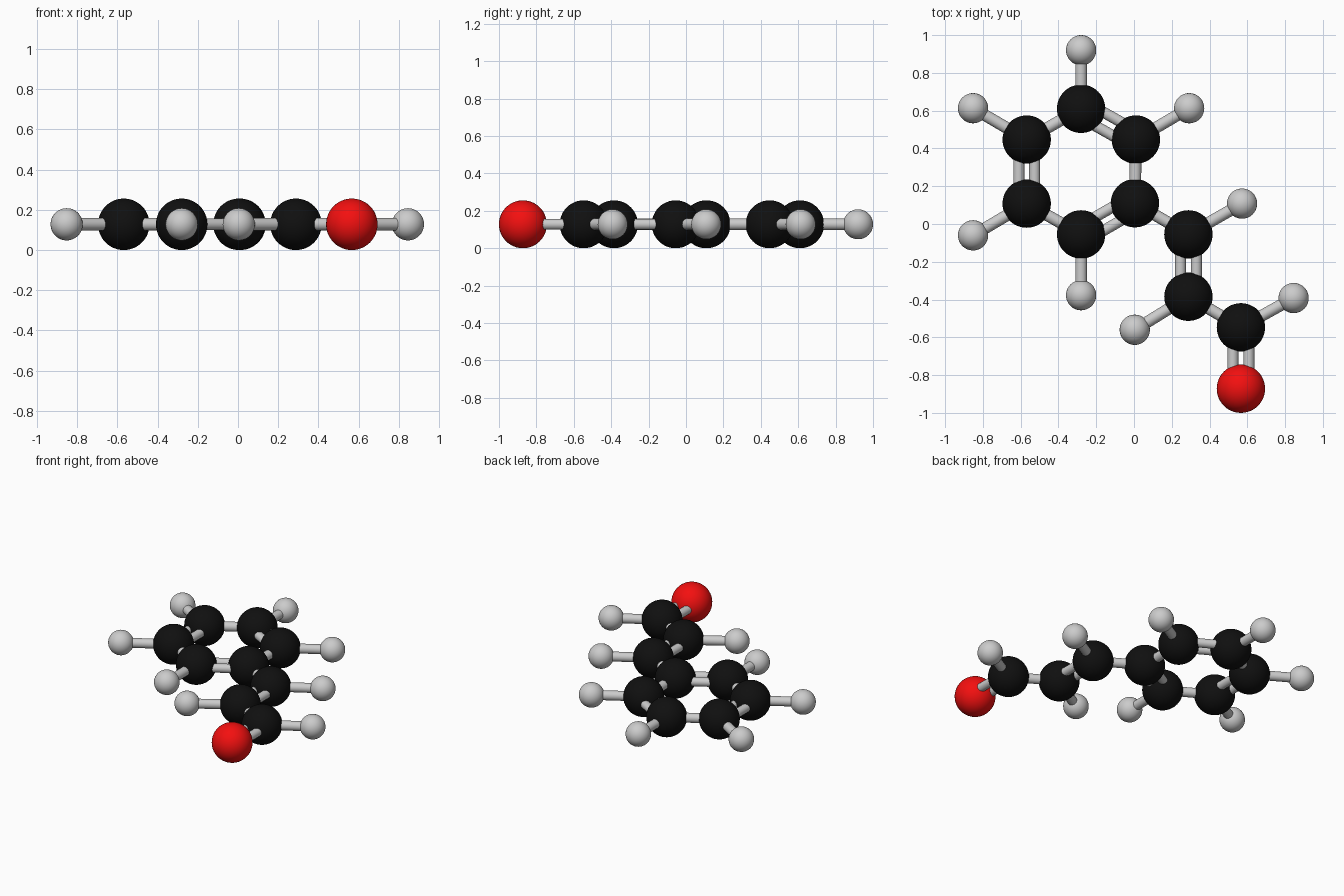
import bpy
from mathutils import Vector

if "Cube" in bpy.data.objects:
    bpy.data.objects.remove(bpy.data.objects["Cube"])

Z = 0.128


def material(name, color):
    m = bpy.data.materials.new(name)
    m.diffuse_color = color
    m.use_nodes = True
    m.node_tree.nodes["Principled BSDF"].inputs["Base Color"].default_value = m.diffuse_color
    return m


black = material("black", (0.005, 0.005, 0.005, 1))
red = material("red", (0.9, 0.005, 0.005, 1))

# Atom positions in plan: ring, side chain, oxygen, hydrogens
carbons = [(0.005, 0.11), (0.01, 0.447), (-0.28, 0.61), (-0.568, 0.447),
           (-0.568, 0.108), (-0.28, -0.055), (0.288, -0.055),
           (0.288, -0.385), (0.566, -0.547)]
oxygen = (0.566, -0.872)
hydrogens = {1: (0.292, 0.613), 2: (-0.28, 0.92), 3: (-0.852, 0.613),
             4: (-0.852, -0.06), 5: (-0.28, -0.377), 6: (0.572, 0.108),
             7: (0.004, -0.56), 8: (0.845, -0.392)}


def atom(name, p, radius, mat=None):
    bpy.ops.mesh.primitive_uv_sphere_add(segments=48, ring_count=24, radius=radius,
                                         location=(p[0], p[1], Z))
    ob = bpy.context.object
    ob.name = name
    if mat:
        ob.data.materials.append(mat)
    bpy.ops.object.shade_smooth()


def rod(name, a, b, radius, offset=0.0):
    a, b = Vector((*a, Z)), Vector((*b, Z))
    d = b - a
    side = Vector((-d.y, d.x, 0)).normalized() * offset
    bpy.ops.mesh.primitive_cylinder_add(vertices=32, radius=radius, depth=d.length,
                                        location=(a + b) / 2 + side)
    ob = bpy.context.object
    ob.name = name
    ob.rotation_euler = d.to_track_quat('Z', 'Y').to_euler()
    bpy.ops.object.shade_smooth_by_angle()


def double_rod(name, a, b):
    for s in (-1, 1):
        rod(name, a, b, 0.029, s * 0.042)


# Balls
for p in carbons:
    atom("carbon_ball", p, 0.128, black)
atom("oxygen_ball", oxygen, 0.128, red)
for p in hydrogens.values():
    atom("hydrogen_ball", p, 0.08)

# Single bonds
for i, j in [(0, 1), (2, 3), (4, 5), (0, 6), (7, 8)]:
    rod("single_bond", carbons[i], carbons[j], 0.031)
for i, p in hydrogens.items():
    rod("hydrogen_bond", carbons[i], p, 0.031)

# Double bonds
for i, j in [(1, 2), (3, 4), (5, 0), (6, 7)]:
    double_rod("double_bond", carbons[i], carbons[j])
double_rod("oxygen_bond", carbons[8], oxygen)
